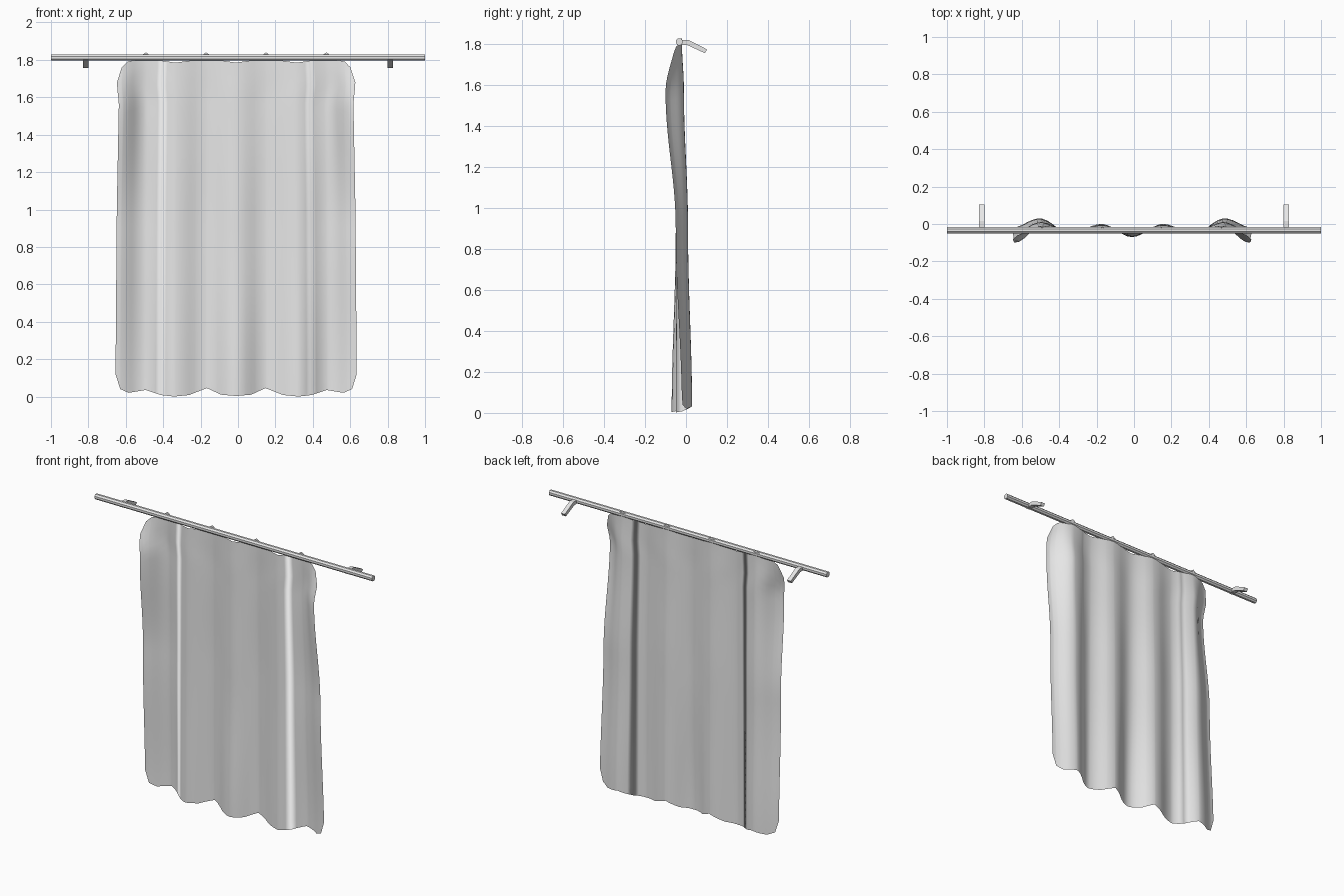
import bpy, bmesh, math
from mathutils import Matrix, Vector

cube = bpy.data.objects.get("Cube")
if cube:
    bpy.data.objects.remove(cube, do_unlink=True)

grey = bpy.data.materials.new("light grey")
grey.use_nodes = True
grey.diffuse_color = (0.8, 0.8, 0.8, 1)
grey.node_tree.nodes["Principled BSDF"].inputs["Base Color"].default_value = (0.8, 0.8, 0.8, 1)


def add_object(name, bm):
    mesh = bpy.data.meshes.new(name)
    bm.to_mesh(mesh)
    bm.free()
    mesh.materials.append(grey)
    obj = bpy.data.objects.new(name, mesh)
    bpy.context.collection.objects.link(obj)
    return obj


def lookup(keys, values, t, smooth=False):
    """Interpolate values over rising keys, with an optional cosine ease."""
    if t <= keys[0]:
        return values[0]
    for k0, k1, v0, v1 in zip(keys, keys[1:], values, values[1:]):
        if t <= k1:
            f = (t - k0) / (k1 - k0)
            if smooth:
                f = (1 - math.cos(math.pi * f)) / 2
            return v0 + (v1 - v0) * f
    return values[-1]


# Curtain: hem and heading outlines from the middle outwards, then fold depths
HALF = 0.64
HEAD = ([0, .10, .163, .22, .33, .43, .49, .55, .59, .62, HALF],
        [1.785, 1.80, 1.84, 1.80, 1.785, 1.80, 1.84, 1.80, 1.79, 1.76, 1.68])
HEM = ([0, .08, .155, .25, .33, .40, .48, .57, .615, HALF],
       [.003, .01, .045, .008, 0, .008, .035, .02, .04, .12])
WIDTH = ([.1, 1.0, 1.57, 1.67, 1.77], [.645, .638, .627, .638, .63])
FOLD_X = [0, .163, .33, .49, HALF]
FOLD_Z = [0, .9, 1.57, 1.82]
FOLD_Y = [[-.07, -.05, -.045, -.04],
          [0, -.005, -.015, -.02],
          [-.05, -.045, -.045, -.04],
          [.03, .01, -.01, -.02],
          [-.02, -.05, -.10, -.055]]


def cloth_point(s, t):
    a = abs(s)
    z = lookup(*HEM, a) * (1 - t) + lookup(*HEAD, a) * t
    depths = [lookup(FOLD_Z, row, z, True) for row in FOLD_Y]
    x = s / HALF * lookup(*WIDTH, z) - 0.01
    return Vector((x, lookup(FOLD_X, depths, a, True), z))


half = sorted(set(HEAD[0] + HEM[0] + [HALF * i / 24 for i in range(25)]))
columns = [-s for s in reversed(half[1:])] + half
ROWS = 40
bm = bmesh.new()
grid = [[bm.verts.new(cloth_point(s, r / ROWS)) for s in columns] for r in range(ROWS + 1)]
for low, high in zip(grid, grid[1:]):
    for i in range(len(columns) - 1):
        face = bm.faces.new((low[i], low[i + 1], high[i + 1], high[i]))
        face.smooth = True
add_object("curtain", bm)

# Rod: eight-sided bar along x
ROD_Y, ROD_Z = -0.033, 1.812
bm = bmesh.new()
bmesh.ops.create_cone(bm, cap_ends=True, segments=8, radius1=.018, radius2=.018, depth=2,
                      matrix=Matrix.Translation((0, ROD_Y, ROD_Z))
                      @ Matrix.Rotation(math.pi / 2, 4, 'Y')
                      @ Matrix.Rotation(math.pi / 8, 4, 'Z'))
add_object("rod", bm)

# Brackets: bent side profile extruded across x
PROFILE = [(-.045, 1.797), (.005, 1.797), (.092, 1.757),
           (.103, 1.775), (.015, 1.82), (-.045, 1.82)]
for name, side in (("left_bracket", 1), ("right_bracket", -1)):
    bm = bmesh.new()
    face = bm.faces.new([bm.verts.new((side * .814 - .0135, y, z)) for y, z in PROFILE])
    extruded = bmesh.ops.extrude_face_region(bm, geom=[face])["geom"]
    bmesh.ops.translate(bm, vec=(.027, 0, 0),
                        verts=[v for v in extruded if isinstance(v, bmesh.types.BMVert)])
    bmesh.ops.recalc_face_normals(bm, faces=bm.faces)
    add_object(name, bm)
